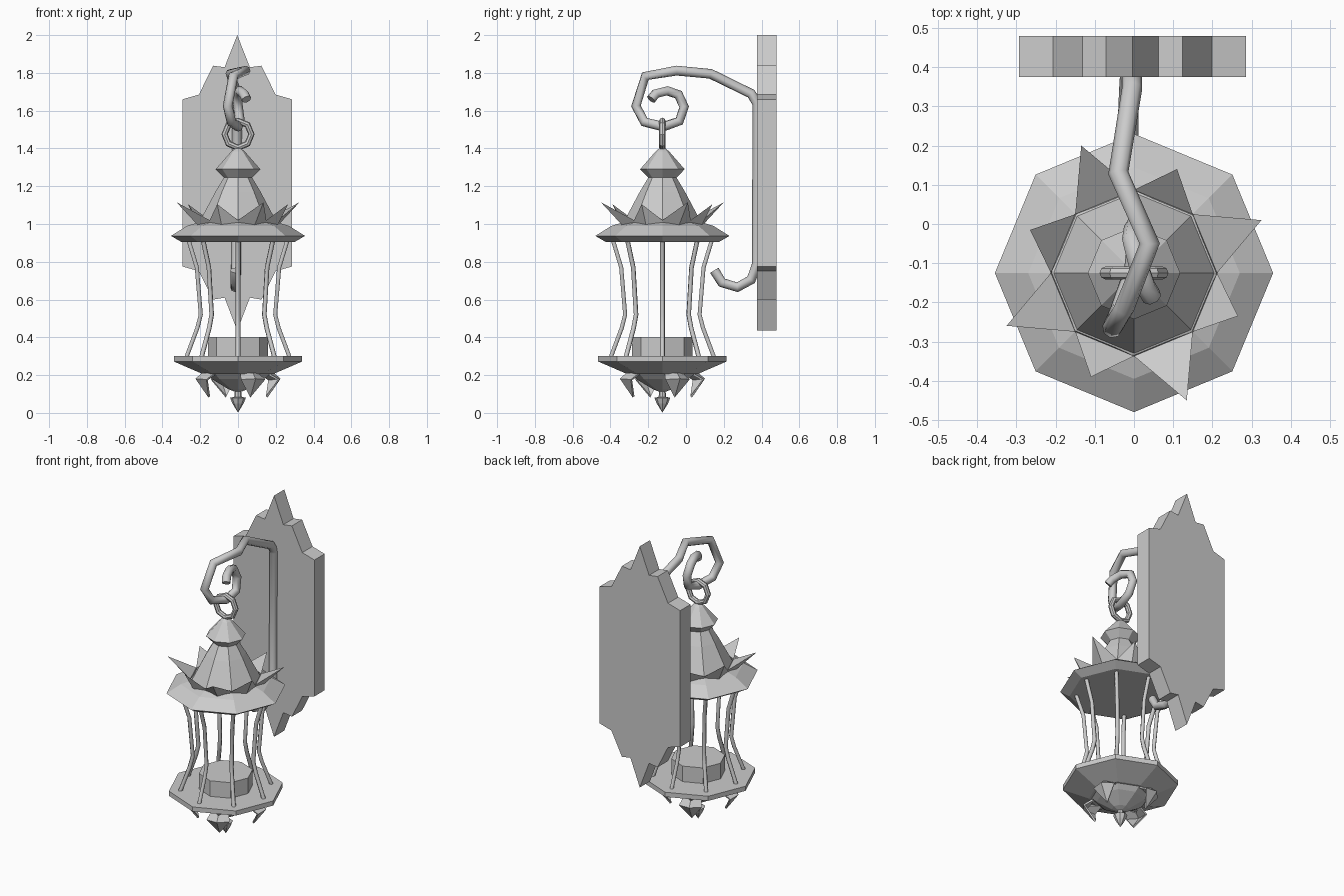
import bpy, bmesh, math
from math import sin, cos, pi, radians

if "Cube" in bpy.data.objects:
    bpy.data.objects.remove(bpy.data.objects["Cube"])

CY = -0.125  # lantern axis


def mesh_obj(name, verts, faces):
    me = bpy.data.meshes.new(name)
    me.from_pydata(verts, [], faces)
    bm = bmesh.new()
    bm.from_mesh(me)
    bmesh.ops.recalc_face_normals(bm, faces=bm.faces)
    bm.to_mesh(me)
    bm.free()
    ob = bpy.data.objects.new(name, me)
    bpy.context.collection.objects.link(ob)
    return ob


def polar(r, deg, z):
    return (r * cos(radians(deg)), CY + r * sin(radians(deg)), z)


def lathe(name, profile, n=8):
    """Closed eight-sided turned part from (radius, z) points."""
    verts = [polar(r, 360 * i / n, z) for r, z in profile for i in range(n)]
    faces = [(k * n + i, k * n + (i + 1) % n, (k + 1) * n + (i + 1) % n, (k + 1) * n + i)
             for k in range(len(profile) - 1) for i in range(n)]
    last = (len(profile) - 1) * n
    faces += [tuple(range(n)), tuple(range(last, last + n))]
    return mesh_obj(name, verts, faces)


def tube(name, pts, radius, res=2):
    cu = bpy.data.curves.new(name, 'CURVE')
    cu.dimensions = '3D'
    cu.bevel_depth = radius
    cu.bevel_resolution = res
    cu.use_fill_caps = True
    sp = cu.splines.new('POLY')
    sp.points.add(len(pts) - 1)
    for p, co in zip(sp.points, pts):
        p.co = (*co, 1)
    ob = bpy.data.objects.new(name, cu)
    bpy.context.collection.objects.link(ob)
    return ob


# wall plate: mirrored pointed outline, extruded in y
half = [(0, 2.0), (0.067, 1.83), (0.128, 1.838), (0.203, 1.685), (0.29, 1.66),
        (0.29, 0.775), (0.203, 0.75), (0.128, 0.6), (0.067, 0.61), (0, 0.435)]
outline = half + [(-x, z) for x, z in half[-2:0:-1]]
n = len(outline)
verts = [(x - 0.004, y, z) for y in (0.375, 0.48) for x, z in outline]
faces = [tuple(range(n)), tuple(range(n, 2 * n))]
faces += [(i, (i + 1) % n, n + (i + 1) % n, n + i) for i in range(n)]
mesh_obj("wall_plate", verts, faces)

# wrought arm: lower hook, wall bar, and twisting scroll
tube("scroll_arm", [
    (-0.015, 0.15, 0.755), (-0.015, 0.19, 0.69), (-0.015, 0.272, 0.665),
    (-0.012, 0.345, 0.705), (-0.01, 0.376, 0.79), (-0.005, 0.376, 1.64),
    (-0.005, 0.345, 1.69), (-0.04, 0.13, 1.795), (0.04, -0.05, 1.812),
    (-0.025, -0.215, 1.783), (-0.055, -0.265, 1.625), (-0.035, -0.22, 1.54),
    (0, -0.12, 1.515), (0.01, -0.035, 1.545), (0, -0.01, 1.62),
    (-0.005, -0.04, 1.685), (0.01, -0.1, 1.705), (0.03, -0.16, 1.69),
    (0.045, -0.185, 1.66)], 0.026)

# hanging ring
bpy.ops.mesh.primitive_torus_add(major_segments=8, minor_segments=8, major_radius=0.071,
                                 minor_radius=0.017, location=(0, CY, 1.475),
                                 rotation=(pi / 2, 0, 0))
bpy.context.object.name = "hanging_ring"

# roof: cap, bell and brim in one turned profile
lathe("roof", [(0.01, 1.405), (0.035, 1.385), (0.118, 1.29), (0.075, 1.245), (0.12, 1.17),
               (0.205, 1.01), (0.27, 0.99), (0.355, 0.937), (0.3, 0.905)])

# roof leaves: alternating long and short upturned spikes
verts, faces = [], []
for i in range(8):
    a = 45 * i
    r, z = (0.352, 1.115) if i % 2 == 0 else (0.287, 1.105)
    b = len(verts)
    verts += [polar(0.212, a, 1.02), polar(0.212, a + 45, 1.02), polar(r, a + 22.5, z),
              polar(0.222, a + 22.5, 0.985), polar(0.205, a, 0.985), polar(0.205, a + 45, 0.985)]
    faces += [(b, b + 1, b + 2), (b, b + 2, b + 3, b + 4), (b + 1, b + 5, b + 3, b + 2),
              (b, b + 4, b + 3, b + 5, b + 1)]
mesh_obj("roof_leaves", verts, faces)

# cage bars
bar = [(0.262, 0.915), (0.218, 0.77), (0.197, 0.52), (0.215, 0.45), (0.275, 0.29)]
for i in range(8):
    tube(f"cage_bar_{i}", [polar(r, 45 * i, z) for r, z in bar], 0.0125, 1)

# floor tray, candle cup, bowl and finial
lathe("floor_tray", [(0.34, 0.302), (0.34, 0.272), (0.185, 0.205)])
lathe("candle_cup", [(0.16, 0.29), (0.16, 0.403)])
lathe("lower_bowl", [(0.18, 0.215), (0.14, 0.18), (0.05, 0.125), (0.012, 0.11)])
lathe("finial", [(0.015, 0.13), (0.02, 0.085), (0.042, 0.08), (0.03, 0.05), (0.001, 0.003)])

# drooping leaves below the tray
for i in range(4):
    a = 22.5 + 90 * i
    v = [polar(0.15, a - 18, 0.212), polar(0.15, a + 18, 0.212),
         polar(0.215, a - 18, 0.175), polar(0.215, a + 18, 0.175), polar(0.238, a, 0.18),
         polar(0.205, a, 0.205), polar(0.165, a, 0.085)]
    leaf = mesh_obj(f"lower_leaf_{i}", v,
                    [(0, 5, 4, 2), (5, 1, 3, 4), (2, 4, 6), (4, 3, 6)])
    m = leaf.modifiers.new("thickness", 'SOLIDIFY')
    m.thickness = 0.012
    m.offset = 0
